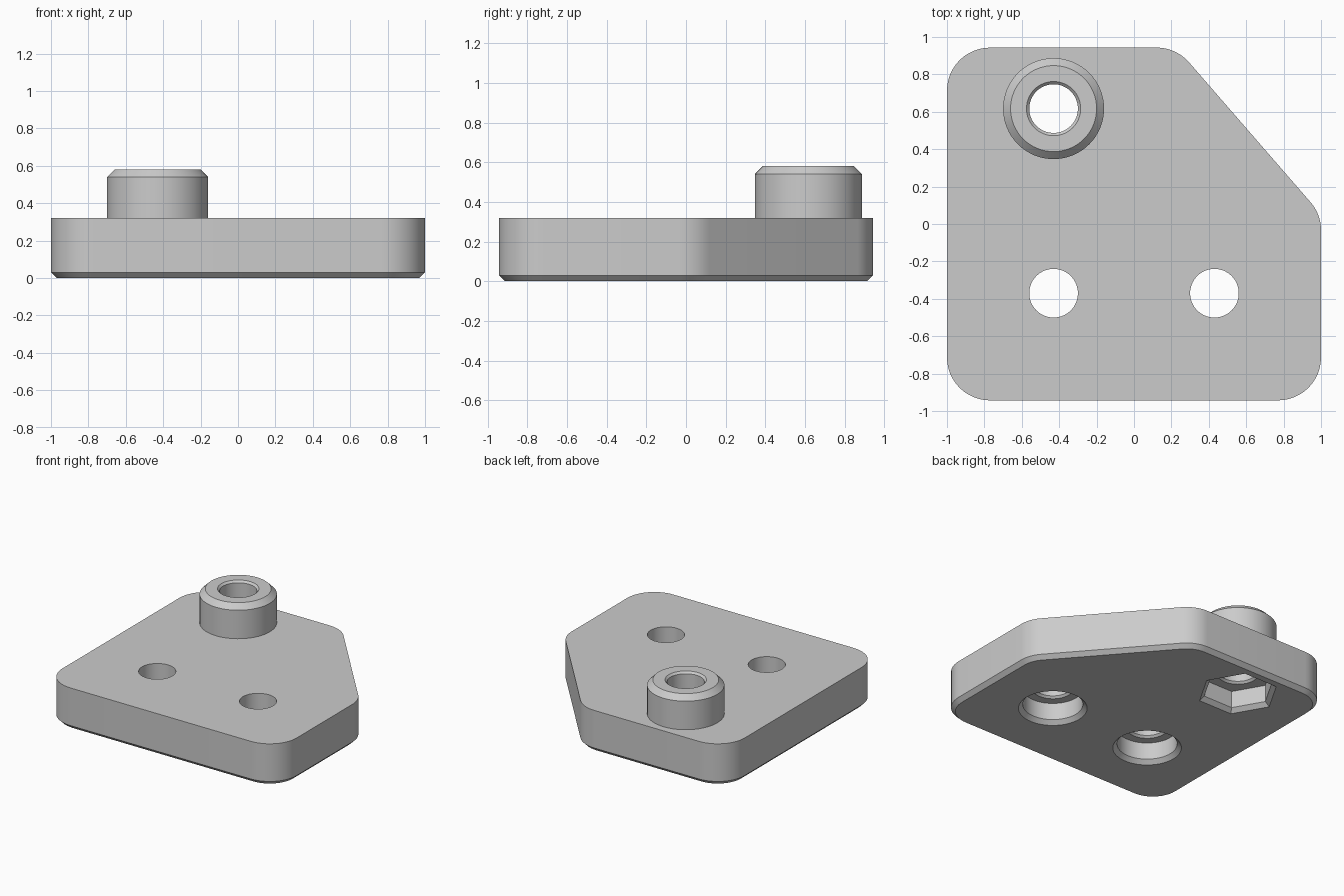
import bpy, bmesh, math
from mathutils import Vector

if "Cube" in bpy.data.objects:
    bpy.data.objects.remove(bpy.data.objects["Cube"])

grey = bpy.data.materials.new("light_grey")
grey.diffuse_color = (0.6, 0.6, 0.6, 1)
grey.use_nodes = True
grey.node_tree.nodes["Principled BSDF"].inputs["Base Color"].default_value = grey.diffuse_color


def loft(name, rings):
    """Closed solid skinned through rings of equal point count, bottom to top."""
    bm = bmesh.new()
    loops = [[bm.verts.new(p) for p in ring] for ring in rings]
    n = len(loops[0])
    for a, b in zip(loops, loops[1:]):
        for i in range(n):
            j = (i + 1) % n
            bm.faces.new((a[i], a[j], b[j], b[i]))
    bm.faces.new(loops[0][::-1])
    bm.faces.new(loops[-1])
    bmesh.ops.recalc_face_normals(bm, faces=bm.faces)
    me = bpy.data.meshes.new(name)
    bm.to_mesh(me)
    bm.free()
    me.materials.append(grey)
    ob = bpy.data.objects.new(name, me)
    bpy.context.collection.objects.link(ob)
    return ob


def turned(name, x, y, profile, n=64):
    """Solid of n sides from (z, radius) pairs."""
    return loft(name, [[(x + r * math.cos(math.tau * i / n),
                         y + r * math.sin(math.tau * i / n), z)
                        for i in range(n)] for z, r in profile])


def rounded_outline(corners, radius, inset, z, steps=12):
    """Counter-clockwise polygon with filleted corners, moved inward by inset."""
    pts = []
    for k, c in enumerate(corners):
        p = Vector(c)
        d1 = (p - Vector(corners[k - 1])).normalized()
        d2 = (Vector(corners[(k + 1) % len(corners)]) - p).normalized()
        turn = math.acos(d1.dot(d2))
        start = p - d1 * radius * math.tan(turn / 2)
        centre = start + Vector((-d1.y, d1.x)) * radius
        a0 = math.atan2(-d1.x, d1.y)
        for s in range(steps + 1):
            a = a0 + turn * s / steps
            q = centre + Vector((math.cos(a), math.sin(a))) * (radius - inset)
            pts.append((q.x, q.y, z))
    return pts


def combine(target, tool, operation):
    tool.hide_render = True
    mod = target.modifiers.new(operation.lower(), 'BOOLEAN')
    mod.operation = operation
    mod.solver = 'EXACT'
    mod.object = tool
    bpy.context.view_layer.objects.active = target
    bpy.ops.object.modifier_apply(modifier=mod.name)
    bpy.data.objects.remove(tool)


# Plate with one cut-off corner and a chamfered lower edge
corners = [(-1, -0.943), (1, -0.943), (1, 0.052), (0.226, 0.943), (-1, 0.943)]
plate = loft("mounting_plate", [rounded_outline(corners, 0.23, i, z)
                                for i, z in ((0.03, 0), (0, 0.03), (0, 0.32))])

# Raised boss with chamfered rim
bx, by = -0.43, 0.617
combine(plate, turned("boss", bx, by, [(0.25, 0.27), (0.54, 0.27), (0.58, 0.23)]), 'UNION')

# Hexagonal nut pocket under the boss
combine(plate, turned("nut_pocket", bx, by,
                      [(-0.05, 0.343), (0, 0.285), (0.03, 0.25), (0.16, 0.25)], 6), 'DIFFERENCE')

# Bore through the boss, chamfered at both ends
combine(plate, turned("boss_bore", bx, by,
                      [(0.1, 0.145), (0.16, 0.145), (0.175, 0.13), (0.565, 0.13),
                       (0.58, 0.145), (0.6, 0.165)]), 'DIFFERENCE')

# Two screw holes, counterbored from below
for x in (-0.43, 0.43):
    combine(plate, turned("screw_hole", x, -0.37,
                          [(-0.05, 0.29), (0, 0.24), (0.03, 0.21), (0.16, 0.21),
                           (0.16, 0.145), (0.175, 0.13), (0.5, 0.13)]), 'DIFFERENCE')

# Smooth curved walls, keep edges crisp
bpy.ops.object.select_all(action='DESELECT')
plate.select_set(True)
bpy.context.view_layer.objects.active = plate
bpy.ops.object.shade_smooth_by_angle(angle=math.radians(30))
